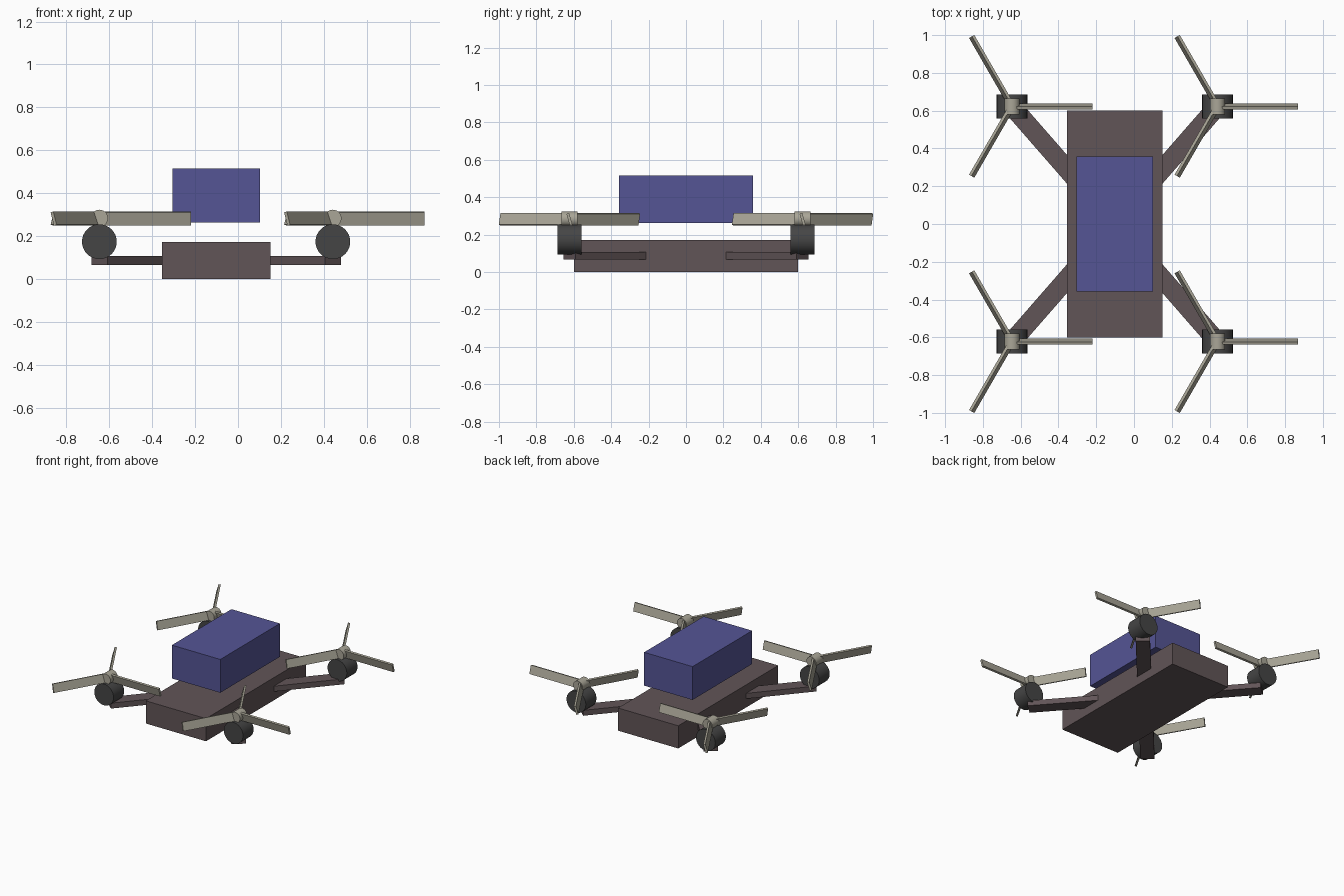
import bpy
from math import radians, atan2, hypot
from mathutils import Matrix

if "Cube" in bpy.data.objects:
    bpy.data.objects.remove(bpy.data.objects["Cube"])


def material(name, rgb):
    m = bpy.data.materials.new(name)
    m.diffuse_color = (*rgb, 1)
    m.use_nodes = True
    m.node_tree.nodes["Principled BSDF"].inputs["Base Color"].default_value = m.diffuse_color
    return m


BROWN = material("brown", (0.12, 0.09, 0.095))
BLUE = material("blue", (0.09, 0.09, 0.30))
DARK = material("dark", (0.06, 0.06, 0.06))
TAN = material("tan", (0.40, 0.38, 0.31))


def box(name, size, matrix, mat):
    bpy.ops.mesh.primitive_cube_add(size=1)
    o = bpy.context.object
    o.name = name
    o.data.transform(matrix @ Matrix.Diagonal((*size, 1)))
    o.data.materials.append(mat)
    return o


def cylinder(name, radius, length, centre, mat):
    # round part lying along y
    bpy.ops.mesh.primitive_cylinder_add(vertices=32, radius=radius, depth=length,
                                        location=centre, rotation=(radians(90), 0, 0))
    o = bpy.context.object
    o.name = name
    o.data.materials.append(mat)
    bpy.ops.object.shade_smooth_by_angle(angle=radians(30))
    return o


move = Matrix.Translation
CX = -0.102            # centre line of the body
DX, DY = 0.544, 0.623  # motor offsets from that centre
BLADE = 0.427

# Body slab and floating cargo box
box("body", (0.506, 1.2, 0.172), move((CX, 0, 0.086)), BROWN)
box("cargo_box", (0.407, 0.715, 0.253), move((CX, 0, 0.389)), BLUE)

for sx, side in ((-1, "left"), (1, "right")):
    for sy, end in ((-1, "front"), (1, "back")):
        tag = f"{end}_{side}"
        x, y = CX + sx * DX, sy * DY

        # Diagonal arm from inside the body out to the motor centre
        turn = Matrix.Rotation(atan2(sy * DY, sx * DX), 4, 'Z')
        reach = hypot(DX, DY)
        start = 0.2
        box("arm_" + tag, (reach - start, 0.1, 0.041),
            move((CX, 0, 0.087)) @ turn @ move(((reach + start) / 2, 0, 0)), BROWN)

        # Motor and rotor hub
        cylinder("motor_" + tag, 0.081, 0.127, (x, y, 0.174), DARK)
        cylinder("hub_" + tag, 0.040, 0.085, (x, y, 0.283), TAN)

        # Three pitched blades
        for i in range(3):
            spin = Matrix.Rotation(radians(120 * i), 4, 'Z')
            pitch = Matrix.Rotation(radians(16), 4, 'X')
            box(f"blade_{tag}_{i + 1}", (BLADE, 0.015, 0.064),
                move((x, y, 0.282)) @ spin @ move((BLADE / 2, 0, 0)) @ pitch, TAN)
